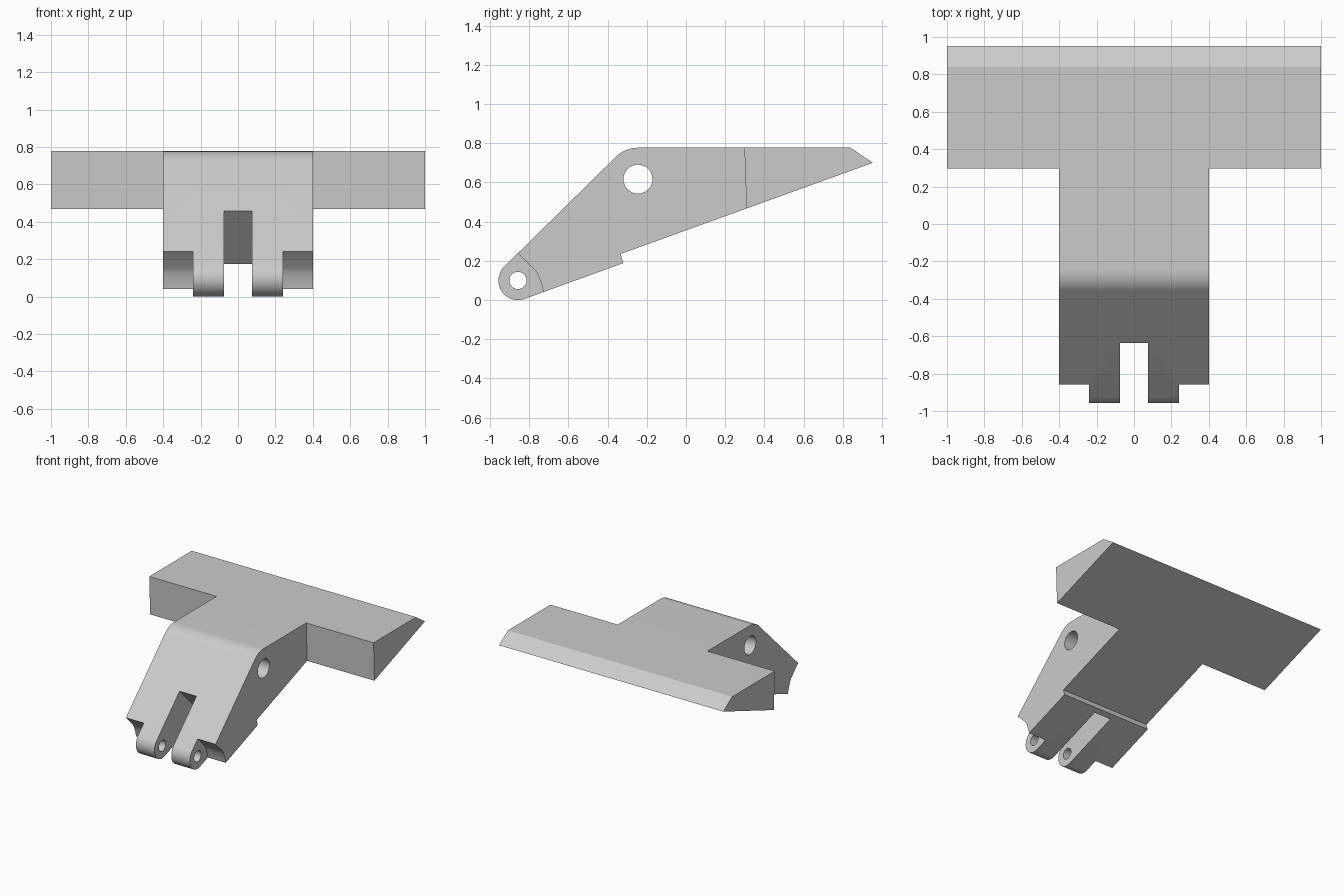
import bpy, bmesh
from math import cos, sin, radians

cube = bpy.data.objects.get("Cube")
if cube:
    bpy.data.objects.remove(cube, do_unlink=True)

grey = bpy.data.materials.new("light_grey")
grey.use_nodes = True
colour = (0.6, 0.6, 0.6, 1)
grey.diffuse_color = colour
grey.node_tree.nodes["Principled BSDF"].inputs["Base Color"].default_value = colour

LUG, PIVOT = (-0.857, 0.1), (-0.245, 0.617)


def arc(centre, radius, start, end, steps):
    """Points (y, z) along an arc, angles in degrees."""
    angles = [radians(start + (end - start) * i / steps) for i in range(steps + 1)]
    return [(centre[0] + radius * cos(a), centre[1] + radius * sin(a)) for a in angles]


def prism(name, profile, x0, x1):
    """Extrude a (y, z) profile from x0 to x1."""
    bm = bmesh.new()
    face = bm.faces.new([bm.verts.new((x0, y, z)) for y, z in profile])
    side = bmesh.ops.extrude_face_region(bm, geom=[face])["geom"]
    verts = [v for v in side if isinstance(v, bmesh.types.BMVert)]
    bmesh.ops.translate(bm, verts=verts, vec=(x1 - x0, 0, 0))
    bmesh.ops.recalc_face_normals(bm, faces=bm.faces)
    mesh = bpy.data.meshes.new(name)
    bm.to_mesh(mesh)
    bm.free()
    mesh.materials.append(grey)
    obj = bpy.data.objects.new(name, mesh)
    bpy.context.collection.objects.link(obj)
    return obj


# Side outline of the whole bracket: rounded lug, stepped underside, wedge tail
outline = (arc(LUG, 0.1, 135, 290, 24)
           + [(-0.319, 0.189), (-0.334, 0.235), (0.953, 0.7), (0.84, 0.777)]
           + arc(PIVOT, 0.16, 90, 135, 12))
bracket = prism("bracket_body", outline, -1, 1)

cutters = []
# Space beside the arm, in front of the wings
flank = [(-1.2, -0.2), (0.33, -0.2), (0.309, 0.464), (0.298, 0.777), (0.29, 1), (-1.2, 1)]
# Notch outside each lug, with an undercut that curves down
notch = [(-1.2, -0.3), (-0.65, -0.3), (-0.727, 0.041), (-0.735, 0.075), (-0.747, 0.108),
         (-0.757, 0.133), (-0.77, 0.153), (-0.857, 0.24), (-0.957, 0.34), (-1.2, 0.34)]
for side in (-1, 1):
    cutters.append(prism("flank_cutter", flank, side * 0.4, side * 1.2))
    cutters.append(prism("notch_cutter", notch, side * 0.24, side * 0.6))

# Slot between the lugs, ending square to the sloping front
slot = [(-1.2, -0.3), (0.1, -0.3), (-0.635, 0.455), (-0.835, 0.66), (-1.2, 0.66)]
cutters.append(prism("slot_cutter", slot, -0.075, 0.075))

# Pin holes
for centre, radius in ((LUG, 0.044), (PIVOT, 0.074)):
    cutters.append(prism("hole_cutter", arc(centre, radius, 0, 360, 32)[:-1], -0.7, 0.7))

bpy.ops.object.select_all(action='DESELECT')
bracket.select_set(True)
bpy.context.view_layer.objects.active = bracket
for cutter in cutters:
    cutter.hide_render = True
    cut = bracket.modifiers.new("cut", 'BOOLEAN')
    cut.operation, cut.solver, cut.object = 'DIFFERENCE', 'EXACT', cutter
    bpy.ops.object.modifier_apply(modifier=cut.name)
    bpy.data.objects.remove(cutter, do_unlink=True)
bpy.ops.object.shade_smooth_by_angle(angle=radians(25))
